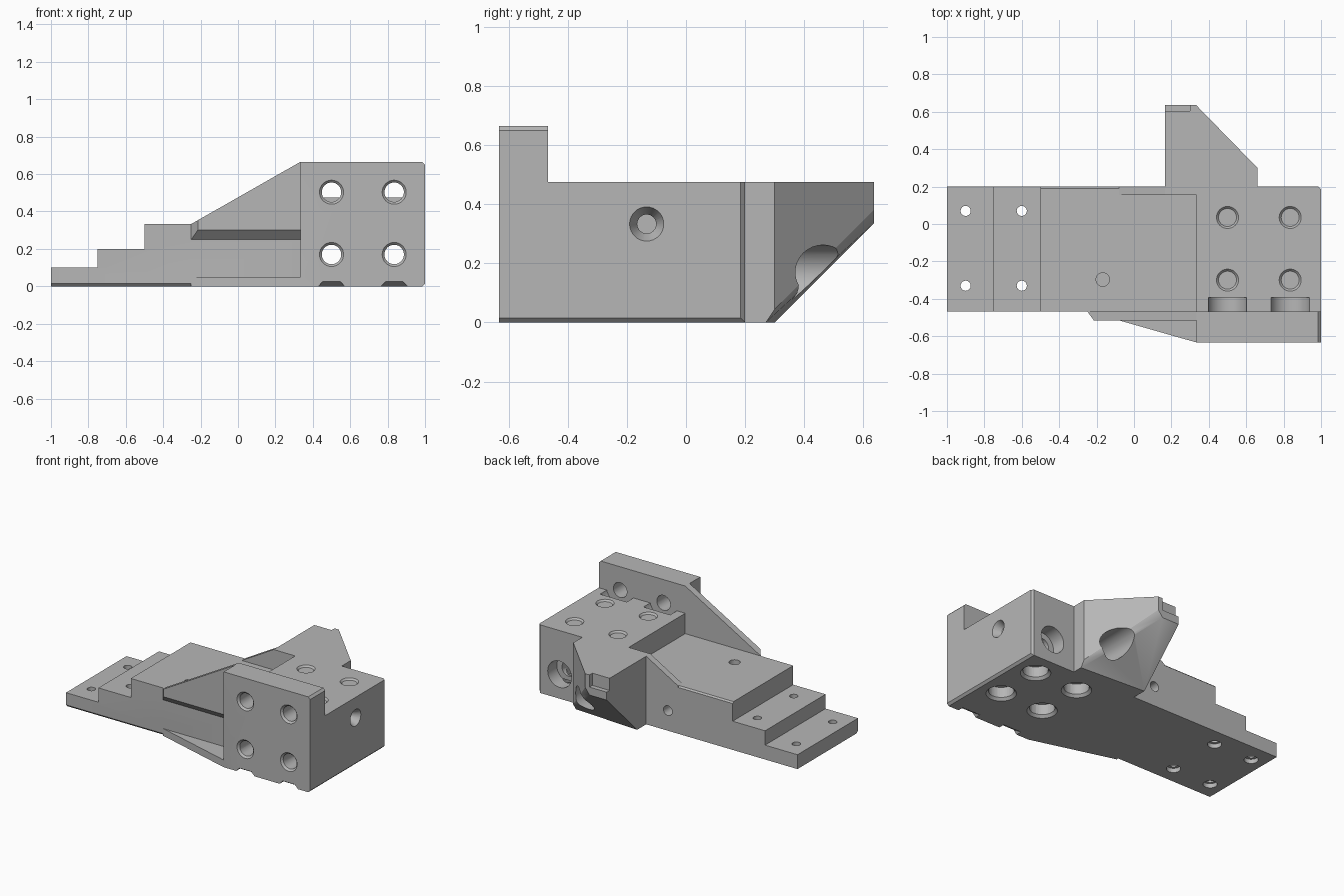
import bpy, bmesh
from mathutils import Matrix, Vector

cube = bpy.data.objects.get("Cube")
if cube:
    bpy.data.objects.remove(cube, do_unlink=True)

steel = bpy.data.materials.new("machined_grey")
steel.use_nodes = True
GREY = (0.47, 0.47, 0.47, 1)
steel.diffuse_color = GREY
steel.node_tree.nodes["Principled BSDF"].inputs["Base Color"].default_value = GREY


def finish(name, bm):
    bmesh.ops.recalc_face_normals(bm, faces=bm.faces[:])
    mesh = bpy.data.meshes.new(name)
    bm.to_mesh(mesh)
    bm.free()
    mesh.materials.append(steel)
    ob = bpy.data.objects.new(name, mesh)
    bpy.context.collection.objects.link(ob)
    return ob


def prism(name, axis, pts, a, b):
    """Extrude a 2D profile along an axis from a to b."""
    def place(p, t):
        return {"x": (t, p[0], p[1]), "y": (p[0], t, p[1]), "z": (p[0], p[1], t)}[axis]
    bm = bmesh.new()
    face = bm.faces.new([bm.verts.new(place(p, a)) for p in pts])
    new = bmesh.ops.extrude_face_region(bm, geom=[face])["geom"]
    shift = Vector(place((0, 0), b - a))
    bmesh.ops.translate(bm, verts=[g for g in new if isinstance(g, bmesh.types.BMVert)], vec=shift)
    return finish(name, bm)


def hull(name, pts):
    """Convex solid around a few corner points."""
    bm = bmesh.new()
    for p in pts:
        bm.verts.new(p)
    bmesh.ops.convex_hull(bm, input=bm.verts[:])
    bmesh.ops.dissolve_limit(bm, angle_limit=0.01, verts=bm.verts[:], edges=bm.edges[:])
    return finish(name, bm)


def drill(axis, p, a, b, r1, r2=None):
    """Cylinder or cone along an axis from a (radius r1) to b (radius r2)."""
    mid = (a + b) / 2
    loc, way = {"x": ((mid, p[0], p[1]), (1, 0, 0)),
                "y": ((p[0], mid, p[1]), (0, 1, 0)),
                "z": ((p[0], p[1], mid), (0, 0, 1))}[axis]
    rot = Vector(way).to_track_quat("Z", "Y").to_matrix().to_4x4()
    bm = bmesh.new()
    bmesh.ops.create_cone(bm, cap_ends=True, segments=32, radius1=r1,
                          radius2=r1 if r2 is None else r2, depth=b - a,
                          matrix=Matrix.Translation(loc) @ rot)
    return finish("drill", bm)


def combine(base, other, operation):
    mod = base.modifiers.new("combine", "BOOLEAN")
    mod.operation = operation
    mod.solver = "EXACT"
    mod.object = other
    bpy.context.view_layer.objects.active = base
    bpy.ops.object.modifier_apply(modifier=mod.name)
    bpy.data.objects.remove(other, do_unlink=True)


FRONT, WALL, BACK, TIP = -0.633, -0.467, 0.2, 0.635
TOP, PLATE_TOP, DECK = 0.475, 0.665, 0.333
X0 = 0.333
C = 0.015

# Stepped body with the tall block at one end
body = prism("mount_bracket", "y",
             [(-1, 0), (1 - C, 0), (1, C), (1, TOP), (X0, TOP), (X0, DECK), (-0.5, DECK),
              (-0.5, 0.2), (-0.75, 0.2), (-0.75, 0.1), (-1, 0.1)], WALL, BACK)
# Front flange plate
plate = prism("plate", "y",
              [(X0, 0), (1 - C, 0), (1, C), (1, PLATE_TOP - C), (1 - C, PLATE_TOP),
               (X0, PLATE_TOP)], FRONT, WALL)
# Sloped gusset beside the plate
gusset = hull("gusset", [(-0.215, -0.515, 0.3), (-0.215, -0.515, 0.353),
                         (X0, -0.515, PLATE_TOP), (X0, -0.515, 0.3),
                         (-0.25, WALL, 0.25), (-0.25, WALL, DECK),
                         (X0, WALL, PLATE_TOP), (X0, WALL, 0.25)])
# Thin triangular foot under the gusset
foot = prism("foot", "z", [(-0.25, WALL), (X0, FRONT), (X0, WALL)], 0, 0.05)
# Rear rib on the deck
rib = prism("rib", "y", [(-0.08, DECK), (0.167, TOP), (X0, TOP), (X0, DECK)], 0.155, BACK)
# Rear arm with a sloped underside and a tapered side
arm = hull("arm", [(0.167, BACK, 0), (0.167, 0.3, 0), (0.66, 0.27, 0), (0.66, BACK, 0),
                   (0.66, 0.3, 0.045), (0.167, TIP, 0.335), (0.3, TIP, 0.335),
                   (X0, TIP, 0.38), (0.167, BACK, TOP), (0.66, BACK, TOP),
                   (0.66, 0.3, TOP), (X0, TIP, TOP), (0.167, TIP, TOP)])
for part in (plate, gusset, foot, rib, arm):
    combine(body, part, "UNION")

cuts = []
# Edge chamfers: bottom front, rear deck edge, rear corner of the block
cuts.append(prism("cut", "x", [(WALL - .01, -.01), (WALL - .01, C + .01), (WALL + C + .01, -.01)],
                  -1.01, -0.25))
cuts.append(prism("cut", "x", [(BACK + .01, DECK + .01), (BACK - .02, DECK + .01),
                               (BACK + .01, DECK - .02)], -0.51, -0.08))
cuts.append(prism("cut", "z", [(1.01, BACK + .01), (1 - C - .01, BACK + .01),
                               (1.01, BACK - C - .01)], -0.01, TOP + .01))
# Notch in the arm tip
cuts.append(prism("cut", "z", [(0.15, 0.603), (0.3, 0.603), (0.3, 0.66), (0.15, 0.66)],
                  0.39, TOP + .01))

for x in (0.5, 0.835):
    # Upper flange holes with clearance pockets behind them
    cuts.append(drill("y", (x, 0.503), WALL, -0.393, 0.107))
    cuts.append(drill("y", (x, 0.503), FRONT - .01, -0.42, 0.052))
    # Lower through holes with rear counterbores
    cuts.append(drill("y", (x, 0.17), FRONT - .01, BACK + .01, 0.052))
    cuts.append(drill("y", (x, 0.17), 0.1, 0.7, 0.092))
    for z in (0.17, 0.503):
        cuts.append(drill("y", (x, z), FRONT - .01, FRONT + .015, 0.074, 0.05))
    # Vertical bolt holes, countersunk on top and counterbored below
    for y in (-0.3, 0.035):
        cuts.append(drill("z", (x, y), -.01, TOP + .01, 0.05))
        cuts.append(drill("z", (x, y), TOP - .012, TOP + .01, 0.048, 0.068))
        cuts.append(drill("z", (x, y), -.01, 0.09, 0.08))
        cuts.append(drill("z", (x, y), -.01, 0.02, 0.105, 0.078))
    # Slanted notch in the lower edge of the plate
    cuts.append(hull("cut", [(x + s * w, y, z) for s in (-1, 1) for w, y, z in
                             ((0.08, FRONT - .01, -.01), (0.04, FRONT - .01, 0.032),
                              (0.08, FRONT + .06, -.01), (0.04, FRONT + .04, 0.0))]))

# Small holes through the steps, wider underneath
for x in (-0.9, -0.6):
    for y in (-0.33, 0.07):
        cuts.append(drill("z", (x, y), -.01, 0.3, 0.027))
        cuts.append(drill("z", (x, y), -.01, 0.03, 0.045))
# Blind holes in the deck, rear wall and end face
cuts.append(drill("z", (-0.167, -0.297), 0.2, DECK + .01, 0.036))
cuts.append(drill("y", (0.0, 0.14), 0.05, BACK + .01, 0.034))
cuts.append(drill("x", (-0.133, DECK), 0.7, 1.01, 0.032))
cuts.append(drill("x", (-0.133, DECK), 0.95, 1.01, 0.032, 0.063))

for cut in cuts:
    combine(body, cut, "DIFFERENCE")

# Flat faces with smooth hole walls
bpy.ops.object.select_all(action="DESELECT")
body.select_set(True)
bpy.context.view_layer.objects.active = body
bpy.ops.object.shade_smooth_by_angle(angle=0.44)
